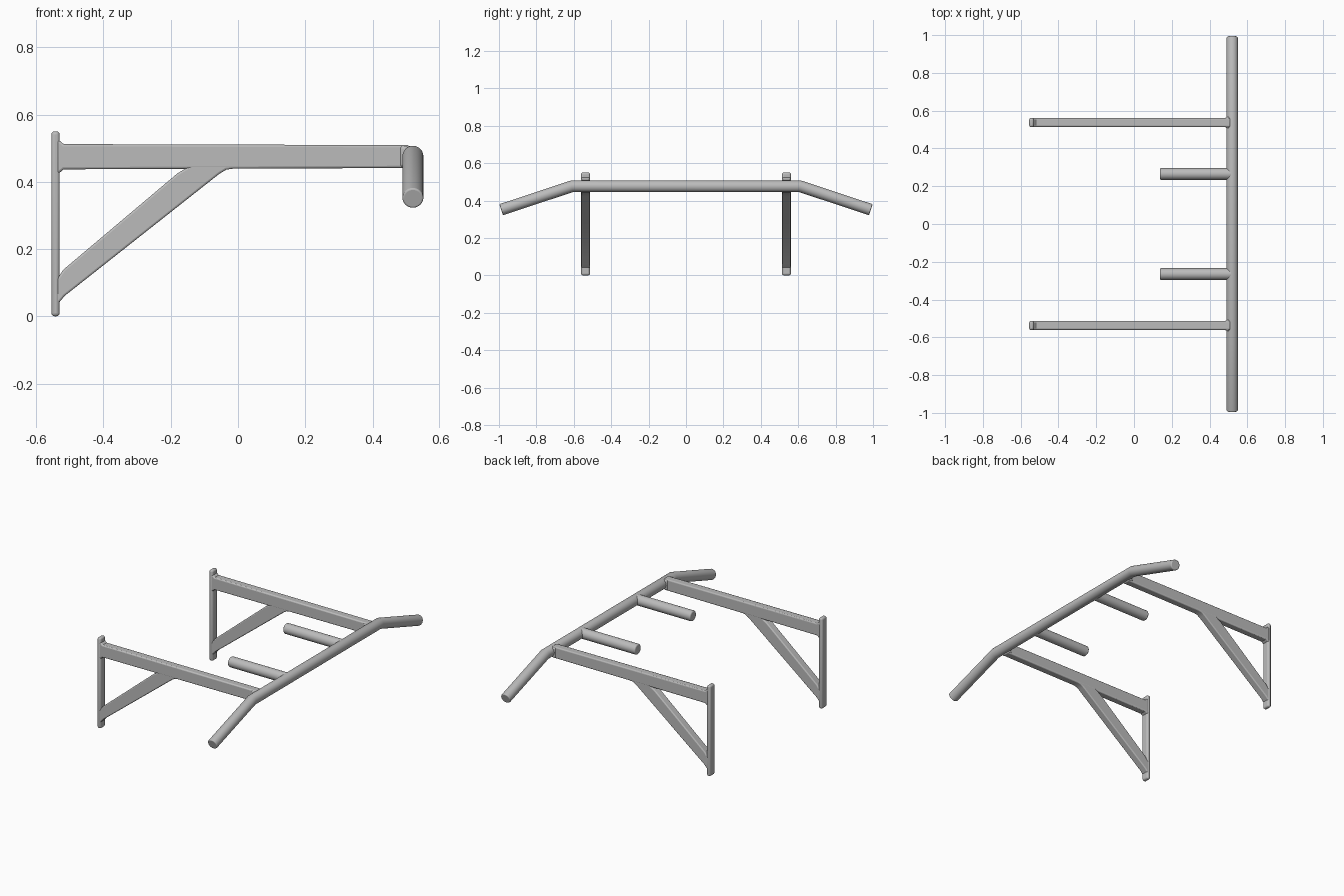
import bpy, bmesh
from math import cos, sin, pi
from mathutils import Vector

cube = bpy.data.objects.get("Cube")
if cube:
    bpy.data.objects.remove(cube, do_unlink=True)

steel = bpy.data.materials.new("grey_steel")
steel.use_nodes = True
GREY = (0.5, 0.5, 0.5, 1)
steel.diffuse_color = GREY
bsdf = next(n for n in steel.node_tree.nodes if n.type == "BSDF_PRINCIPLED")
bsdf.inputs["Base Color"].default_value = GREY
bsdf.inputs["Roughness"].default_value = 0.5

RADIUS = 0.031
BAR_X, BAR_Z = 0.52, 0.476
ARM_Y, GRIP_Y = 0.537, 0.265


def finish(name, bm, bevel):
    """Turn a bmesh into a smooth-shaded object with rounded edges."""
    bmesh.ops.recalc_face_normals(bm, faces=bm.faces)
    mesh = bpy.data.meshes.new(name)
    bm.to_mesh(mesh)
    bm.free()
    mesh.materials.append(steel)
    obj = bpy.data.objects.new(name, mesh)
    bpy.context.collection.objects.link(obj)
    mod = obj.modifiers.new("rounded_edges", "BEVEL")
    mod.width = bevel
    mod.segments = 3
    mod.limit_method = "ANGLE"
    mod.angle_limit = 0.7
    bpy.ops.object.select_all(action="DESELECT")
    obj.select_set(True)
    bpy.context.view_layer.objects.active = obj
    bpy.ops.object.shade_smooth_by_angle(angle=0.6)
    return obj


def tube(name, path, side, bevel, sides=32):
    """Round tube along a planar path, mitred at its bends."""
    bm = bmesh.new()
    path = [Vector(p) for p in path]
    side = Vector(side)
    rings = []
    for i, p in enumerate(path):
        before = (p - path[max(i - 1, 0)]).normalized()
        after = (path[min(i + 1, len(path) - 1)] - p).normalized()
        tangent = (before + after).normalized()
        along = after if after.length else before
        up = tangent.cross(side) / tangent.dot(along)
        rings.append([bm.verts.new(p + RADIUS * (cos(a) * side + sin(a) * up))
                      for a in (2 * pi * k / sides for k in range(sides))])
    for a, b in zip(rings, rings[1:]):
        for k in range(sides):
            n = (k + 1) % sides
            bm.faces.new((a[k], a[n], b[n], b[k]))
    bm.faces.new(rings[0])
    bm.faces.new(rings[-1])
    return finish(name, bm, bevel)


def slab(name, profile, y, width, bevel):
    """Profile in x and z, extruded to the given width around y."""
    bm = bmesh.new()
    face = bm.faces.new([bm.verts.new((x, y - width / 2, z)) for x, z in profile])
    extruded = bmesh.ops.extrude_face_region(bm, geom=[face])["geom"]
    verts = [v for v in extruded if isinstance(v, bmesh.types.BMVert)]
    bmesh.ops.translate(bm, verts=verts, vec=(0, width, 0))
    return finish(name, bm, bevel)


# Main pull-up bar with drooping ends
tube("pull_up_bar",
     [(BAR_X, -0.988, 0.351), (BAR_X, -0.61, BAR_Z),
      (BAR_X, 0.61, BAR_Z), (BAR_X, 0.988, 0.351)], (1, 0, 0), 0.005)

PLATE = [(-0.555, 0), (-0.53, 0), (-0.53, 0.55), (-0.555, 0.55)]
ARM = [(-0.54, 0.425), (-0.53, 0.427), (-0.518, 0.437), (0.51, 0.441),
       (0.51, 0.509), (-0.518, 0.512), (-0.53, 0.522), (-0.54, 0.524)]
BRACE = [(-0.54, 0.036), (-0.53, 0.043), (-0.515, 0.061), (-0.055, 0.424),
         (-0.035, 0.436), (0, 0.441), (0, 0.455), (-0.13, 0.455),
         (-0.18, 0.425), (-0.52, 0.138), (-0.53, 0.122), (-0.54, 0.11)]

# Wall bracket and neutral grip on each side
for label, s in (("left", 1), ("right", -1)):
    y = s * ARM_Y
    slab(label + "_wall_plate", PLATE, y, 0.048, 0.01)
    slab(label + "_arm", ARM, y, 0.047, 0.009)
    slab(label + "_brace", BRACE, y, 0.046, 0.009)
    # Flared weld where the arm meets the bar
    bm = bmesh.new()
    bmesh.ops.create_cube(bm, size=1)
    for v in bm.verts:
        grow = 1.3 if v.co.x > 0 else 1
        v.co = Vector((0.4925 + v.co.x * 0.025, y + v.co.y * 0.05 * grow,
                       BAR_Z - 0.001 + v.co.z * 0.062))
    finish(label + "_weld", bm, 0.008)
    tube(label + "_grip", [(0.137, s * GRIP_Y, BAR_Z), (BAR_X, s * GRIP_Y, BAR_Z)],
         (0, 1, 0), 0.007)
